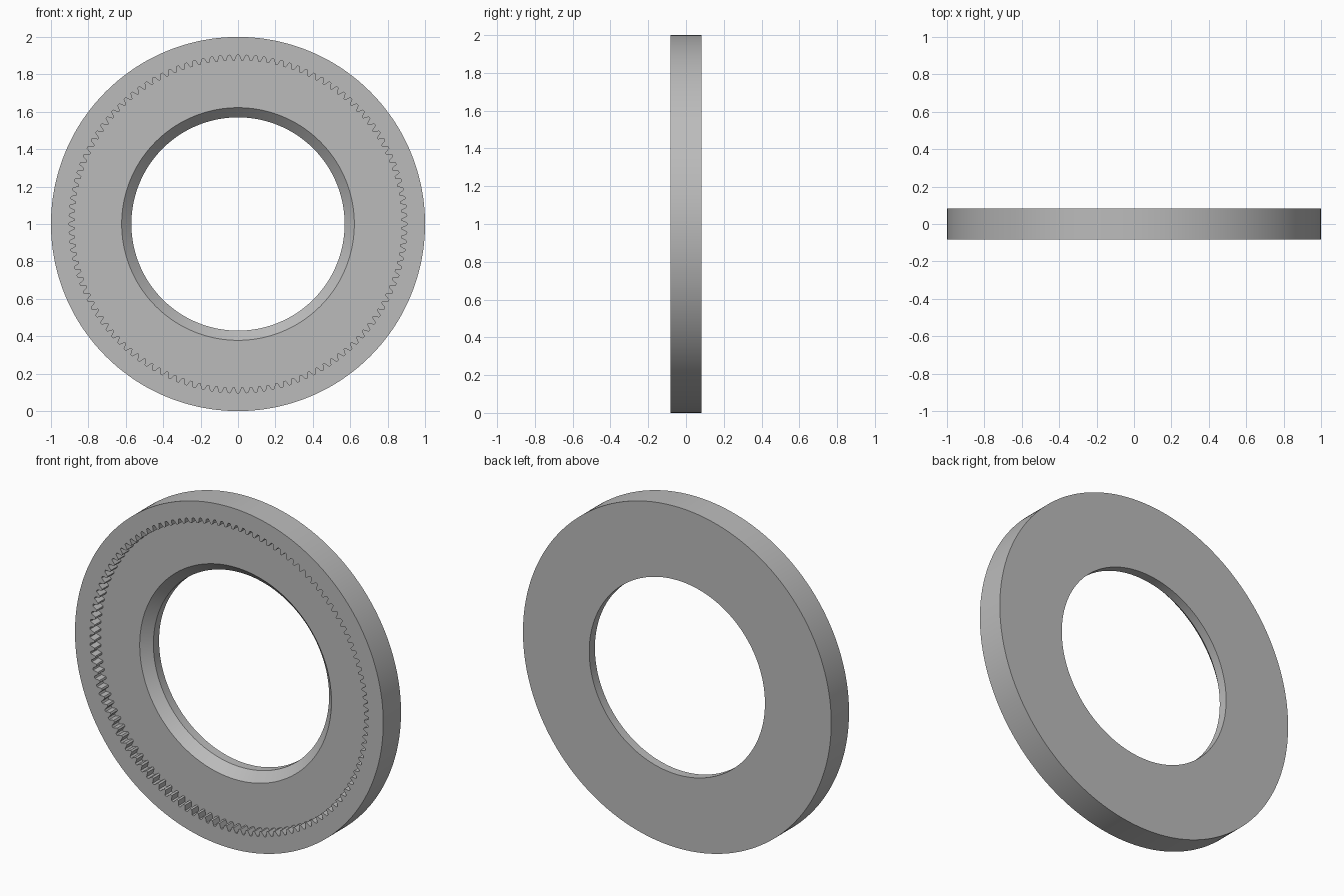
import bpy
import bmesh
from math import sin, cos, tau

TEETH = 120
STEPS = 8                       # columns per tooth
COLUMNS = TEETH * STEPS
HALF = 0.0825                   # half thickness
FLOOR = -0.0225                 # recessed front floor
TOOTH_MID, TOOTH_AMP = 0.889, 0.0145

cube = bpy.data.objects.get("Cube")
if cube:
    bpy.data.objects.remove(cube)

grey = bpy.data.materials.new("plain grey")
grey.use_nodes = True
colour = (0.5, 0.5, 0.5, 1)
grey.diffuse_color = colour
grey.node_tree.nodes["Principled BSDF"].inputs["Base Color"].default_value = colour


def tooth_radius(angle):
    """Rounded internal gear tooth outline."""
    wave = 1.35 * cos(TEETH * angle)
    return TOOTH_MID + TOOTH_AMP * max(-1, min(1, wave))


# Closed cross-section (radius, y); None marks the toothed outline
section = [
    (0.57, HALF), (1.0, HALF), (1.0, -HALF),      # back face and outer wall
    (None, -HALF), (None, FLOOR),                 # front rim and toothed wall
    (0.622, FLOOR), (0.57, 0.03),                 # floor and bore chamfer
]

# Sweep the section around the y axis
bm = bmesh.new()
loops = []
for radius, y in section:
    loop = []
    for i in range(COLUMNS):
        a = tau * i / COLUMNS
        r = tooth_radius(a) if radius is None else radius
        loop.append(bm.verts.new((r * sin(a), y, 1 + r * cos(a))))
    loops.append(loop)
for k, loop in enumerate(loops):
    other = loops[(k + 1) % len(loops)]
    for i in range(COLUMNS):
        j = (i + 1) % COLUMNS
        bm.faces.new((loop[i], loop[j], other[j], other[i]))
bmesh.ops.recalc_face_normals(bm, faces=bm.faces)

mesh = bpy.data.meshes.new("internal_gear_ring")
bm.to_mesh(mesh)
bm.free()
mesh.materials.append(grey)
ring = bpy.data.objects.new("internal_gear_ring", mesh)
bpy.context.collection.objects.link(ring)

# Smooth walls, crisp edges
bpy.ops.object.select_all(action="DESELECT")
ring.select_set(True)
bpy.context.view_layer.objects.active = ring
bpy.ops.object.shade_smooth_by_angle(angle=0.6)
